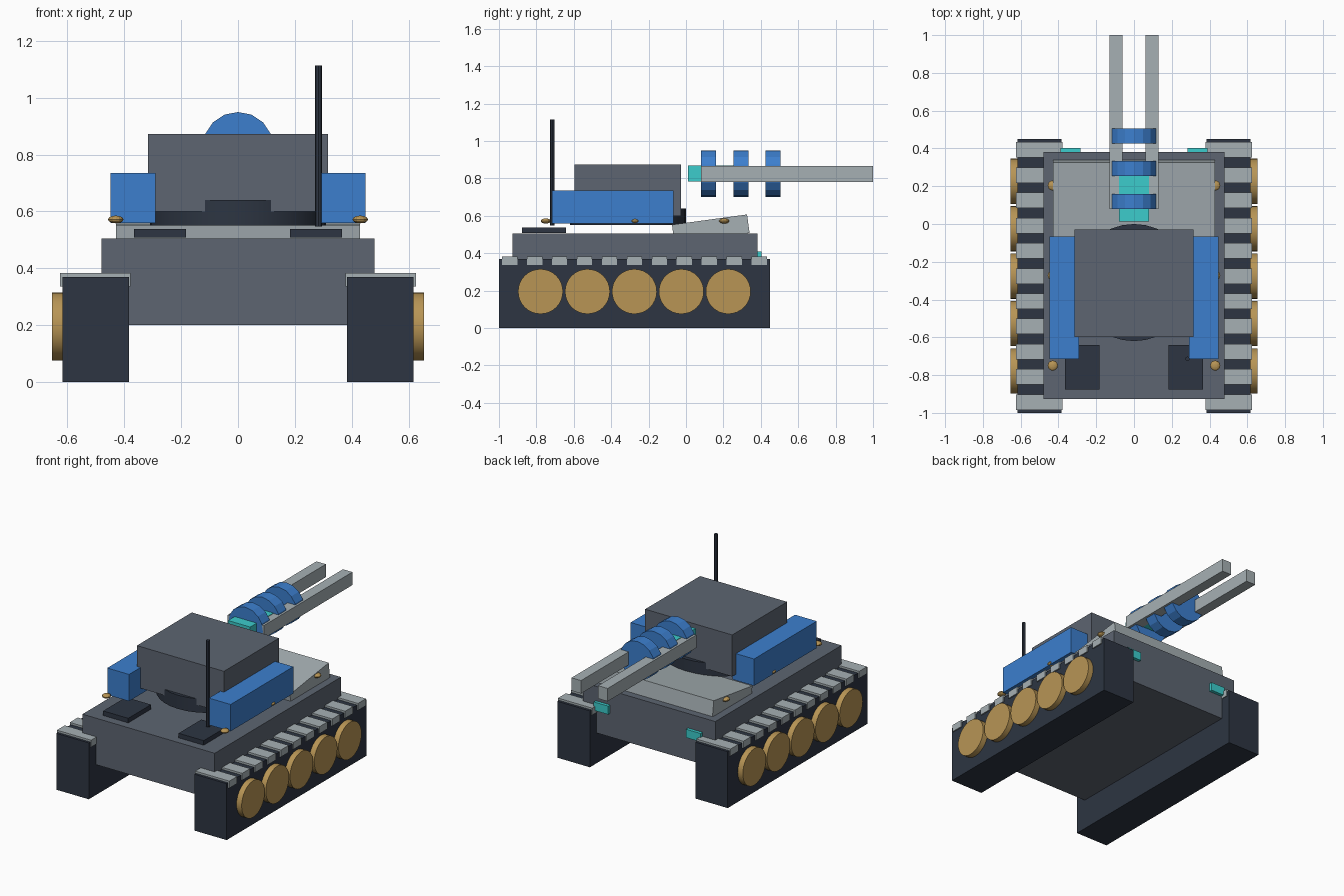
import bpy
import math

if "Cube" in bpy.data.objects:
    bpy.data.objects.remove(bpy.data.objects["Cube"], do_unlink=True)


def material(name, r, g, b):
    """Flat colour given as 0-255 display values, stored as linear."""
    lin = [(c / 255 / 12.92) if c < 11 else ((c / 255 + 0.055) / 1.055) ** 2.4 for c in (r, g, b)]
    m = bpy.data.materials.new(name)
    m.use_nodes = True
    m.diffuse_color = (*lin, 1)
    m.node_tree.nodes["Principled BSDF"].inputs["Base Color"].default_value = (*lin, 1)
    return m


HULL = material("slate grey", 93, 101, 113)
DARK = material("dark navy", 45, 53, 66)
LIGHT = material("light grey", 166, 176, 180)
BLUE = material("blue", 60, 127, 206)
BRASS = material("brass", 184, 149, 85)
CYAN = material("cyan", 60, 204, 204)


def finish(name, mat):
    ob = bpy.context.object
    ob.name = name
    ob.data.materials.append(mat)
    return ob


def box(name, mat, x, y, z, tilt=0):
    """Box from (min, max) ranges, optionally tilted about its centre."""
    ranges = (x, y, z)
    bpy.ops.mesh.primitive_cube_add(size=1, location=[(a + b) / 2 for a, b in ranges])
    ob = finish(name, mat)
    ob.scale = [b - a for a, b in ranges]
    ob.rotation_euler.x = math.radians(tilt)
    return ob


def cylinder(name, mat, centre, radius, depth, sides, axis="Z"):
    turn = {"X": (0, math.pi / 2, 0), "Y": (math.pi / 2, 0, 0), "Z": (0, 0, 0)}[axis]
    bpy.ops.mesh.primitive_cylinder_add(vertices=sides, radius=radius, depth=depth,
                                        location=centre, rotation=turn)
    ob = finish(name, mat)
    bpy.ops.object.shade_smooth_by_angle(angle=math.radians(15))
    return ob


def span(side, inner, outer):
    return tuple(sorted((side * inner, side * outer)))


# Hull and sloped deck plate
box("hull", HULL, (-0.48, 0.48), (-0.927, 0.382), (0.2, 0.505))
box("sloped_deck", LIGHT, (-0.43, 0.43), (-0.07, 0.335), (0.48, 0.58), tilt=7.8)

# Turret and its ring
cylinder("turret_ring", DARK, (0, -0.31, 0.595), 0.31, 0.09, 32)
box("turret", HULL, (-0.316, 0.316), (-0.597, -0.028), (0.6, 0.873))

# Twin rail gun with core and coils
box("gun_core", CYAN, (-0.08, 0.08), (0.012, 0.3), (0.782, 0.868))
for i in range(3):
    cylinder(f"gun_coil_{i + 1}", BLUE, (0, 0.12 + 0.173 * i, 0.825), 0.125, 0.08, 16, "Y")

for side, word in ((1, "left"), (-1, "right")):
    box(f"{word}_gun_rail", LIGHT, span(side, 0.062, 0.131), (0.08, 1), (0.78, 0.865))
    box(f"{word}_side_pod", BLUE, span(side, 0.29, 0.448), (-0.716, -0.066), (0.56, 0.736))
    box(f"{word}_rear_hatch", DARK, span(side, 0.183, 0.365), (-0.877, -0.641), (0.508, 0.538))
    box(f"{word}_headlight", CYAN, span(side, 0.283, 0.388), (0.37, 0.403), (0.355, 0.41))

    # Track, tread pads and road wheels
    box(f"{word}_track", DARK, span(side, 0.383, 0.618), (-1, 0.45), (0, 0.37))
    for i in range(11):
        y = -0.943 + 0.1335 * i
        box(f"{word}_tread_pad_{i + 1}", LIGHT, span(side, 0.378, 0.626),
            (y - 0.041, y + 0.041), (0.337, 0.383))
    for i in range(5):
        cylinder(f"{word}_road_wheel_{i + 1}", BRASS,
                 (side * 0.625, -0.778 + 0.251 * i, 0.195), 0.12, 0.06, 32, "X")

    # Flattened studs along the deck edge
    for i in range(3):
        bpy.ops.mesh.primitive_uv_sphere_add(segments=12, ring_count=8, radius=0.027,
                                             location=(side * 0.43, -0.75 + 0.477 * i, 0.572))
        stud = finish(f"{word}_deck_stud_{i + 1}", BRASS)
        stud.scale.z = 0.5

# Antenna
cylinder("antenna", DARK, (0.283, -0.714, 0.831), 0.012, 0.566, 8)
